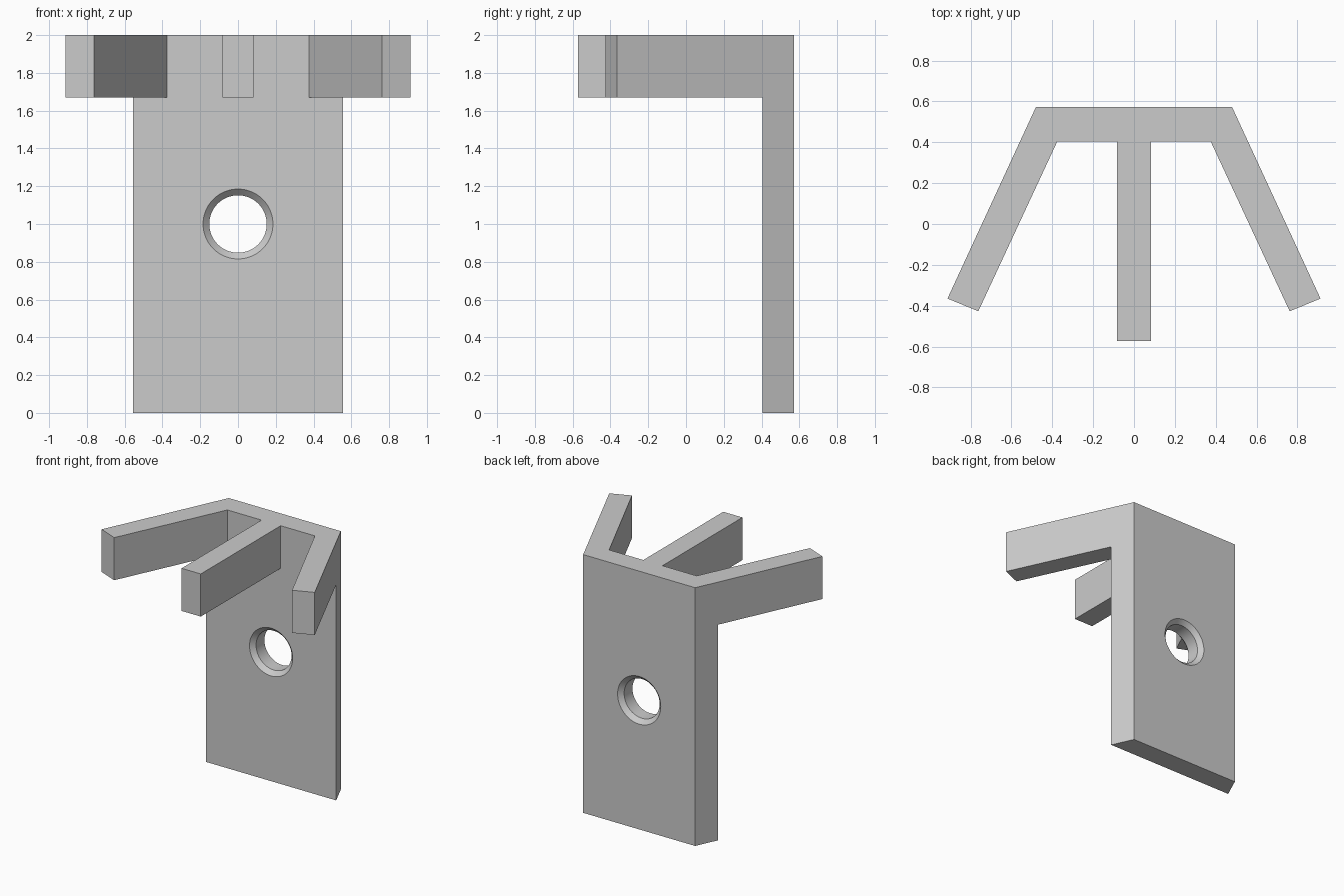
import bpy, bmesh, math

cube = bpy.data.objects.get("Cube")
if cube:
    bpy.data.objects.remove(cube, do_unlink=True)

TOP, ARM_BOTTOM = 2.0, 1.67
BACK, FRONT = 0.573, 0.405
HOLE_Z, HOLE_R, RIM_R = 1.0, 0.152, 0.185
CHAMFER = RIM_R - HOLE_R

grey = bpy.data.materials.new("plain grey")
grey.use_nodes = True
colour = (0.6, 0.6, 0.6, 1)
grey.diffuse_color = colour
grey.node_tree.nodes["Principled BSDF"].inputs["Base Color"].default_value = colour


def finish(name, bm):
    bmesh.ops.recalc_face_normals(bm, faces=bm.faces)
    mesh = bpy.data.meshes.new(name)
    bm.to_mesh(mesh)
    bm.free()
    mesh.materials.append(grey)
    obj = bpy.data.objects.new(name, mesh)
    bpy.context.collection.objects.link(obj)
    return obj


def prism(name, plan, low, high):
    """Extrude a plan outline between two heights."""
    bm = bmesh.new()
    face = bm.faces.new([bm.verts.new((x, y, low)) for x, y in plan])
    new = bmesh.ops.extrude_face_region(bm, geom=[face])["geom"]
    bmesh.ops.translate(bm, vec=(0, 0, high - low),
                        verts=[v for v in new if isinstance(v, bmesh.types.BMVert)])
    return finish(name, bm)


def turned(name, profile, sides=64):
    """Turn (radius, y) points about the hole axis, with capped ends."""
    bm = bmesh.new()
    rings = []
    for r, y in profile:
        angles = [2 * math.pi * i / sides for i in range(sides)]
        rings.append([bm.verts.new((r * math.cos(a), y, HOLE_Z + r * math.sin(a)))
                      for a in angles])
    for a, b in zip(rings, rings[1:]):
        for i in range(sides):
            j = (i + 1) % sides
            bm.faces.new((a[i], a[j], b[j], b[i]))
    bm.faces.new(rings[0])
    bm.faces.new(rings[-1])
    return finish(name, bm)


def combine(target, tool, operation):
    mod = target.modifiers.new(operation.title(), "BOOLEAN")
    mod.operation, mod.solver, mod.object = operation, "EXACT", tool
    bpy.context.view_layer.objects.active = target
    bpy.ops.object.modifier_apply(modifier=mod.name)
    bpy.data.objects.remove(tool, do_unlink=True)


# Upright plate with slanted sides
bracket = prism("bracket", [(-0.557, FRONT), (0.557, FRONT), (0.48, BACK), (-0.48, BACK)], 0, TOP)

# Middle arm and the two splayed arms
arm = [(0.375, FRONT), (0.557, FRONT), (0.913, -0.365), (0.762, -0.427)]
middle = [(-0.082, FRONT), (0.082, FRONT), (0.082, -BACK), (-0.082, -BACK)]
plans = {"middle_arm": middle, "left_arm": arm, "right_arm": [(-x, y) for x, y in arm]}
for name, plan in plans.items():
    combine(bracket, prism(name, plan, ARM_BOTTOM, TOP), "UNION")

# Round hole, chamfered on both faces
e = 0.02
cutter = turned("hole_cutter", [
    (RIM_R + e, FRONT - e), (HOLE_R, FRONT + CHAMFER),
    (HOLE_R, BACK - CHAMFER), (RIM_R + e, BACK + e)])
combine(bracket, cutter, "DIFFERENCE")

# Merge flat regions, then smooth only the hole walls
bm = bmesh.new()
bm.from_mesh(bracket.data)
bmesh.ops.remove_doubles(bm, verts=bm.verts, dist=0.0005)
bmesh.ops.dissolve_limit(bm, angle_limit=math.radians(1), verts=bm.verts, edges=bm.edges)
bm.to_mesh(bracket.data)
bm.free()
bpy.ops.object.select_all(action="DESELECT")
bracket.select_set(True)
bpy.context.view_layer.objects.active = bracket
bpy.ops.object.shade_smooth_by_angle(angle=math.radians(30))
